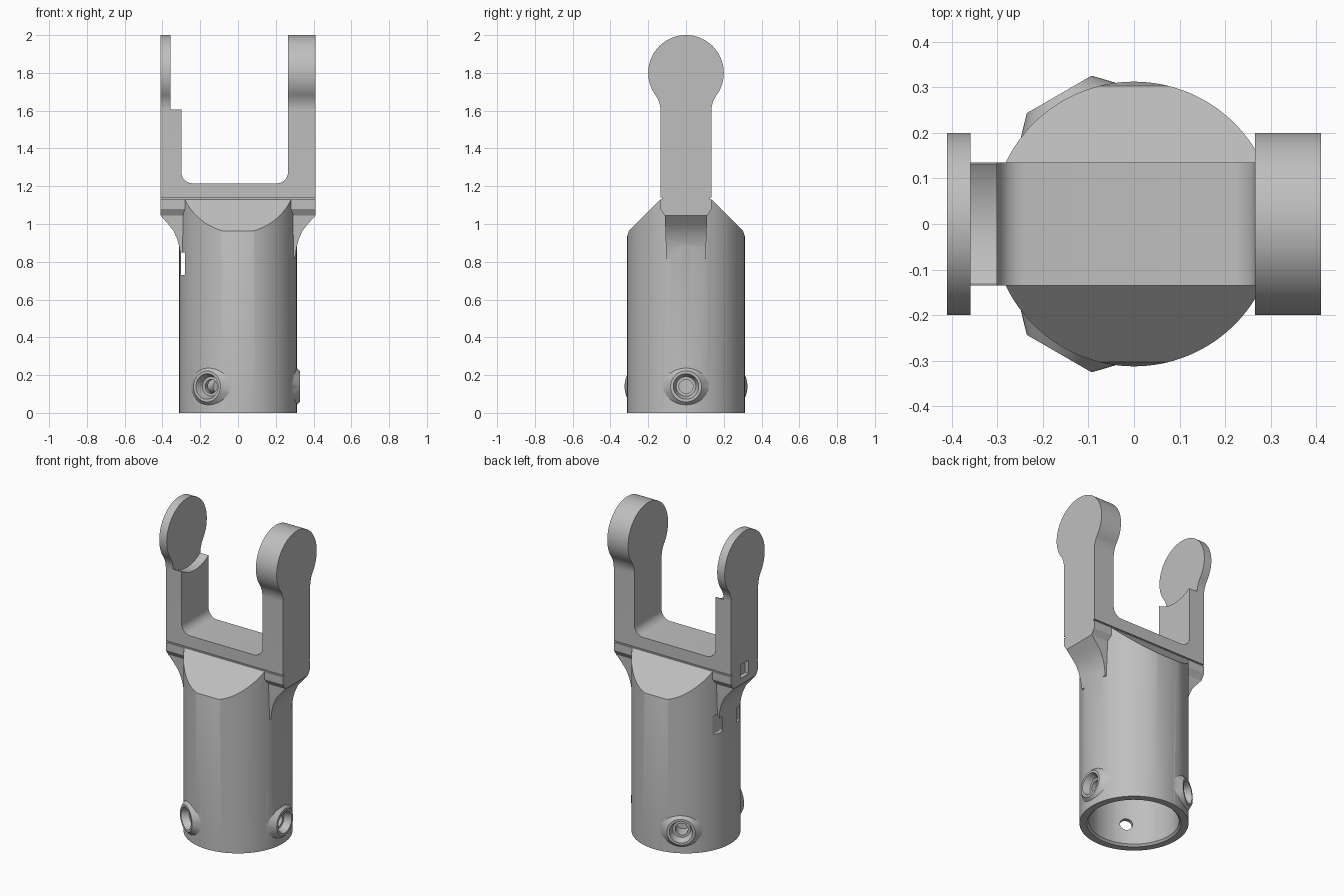
import bpy, bmesh, math
from math import sin, cos, pi
from mathutils import Matrix, Vector

if "Cube" in bpy.data.objects:
    bpy.data.objects.remove(bpy.data.objects["Cube"])

grey = bpy.data.materials.new("plain grey")
grey.use_nodes = True
grey.diffuse_color = (0.52, 0.52, 0.52, 1)
grey.node_tree.nodes["Principled BSDF"].inputs["Base Color"].default_value = (0.52, 0.52, 0.52, 1)


def add(name, bm):
    bmesh.ops.recalc_face_normals(bm, faces=bm.faces)
    me = bpy.data.meshes.new(name)
    bm.to_mesh(me)
    bm.free()
    ob = bpy.data.objects.new(name, me)
    bpy.context.collection.objects.link(ob)
    me.materials.append(grey)
    return ob


def prism(name, pts, axis, lo, hi, bevel=0):
    """Extrude a closed 2D profile along x (yz profile) or y (xz profile)."""
    bm = bmesh.new()
    place = (lambda p: (lo, p[0], p[1])) if axis == "x" else (lambda p: (p[0], lo, p[1]))
    face = bm.faces.new([bm.verts.new(place(p)) for p in pts])
    new = bmesh.ops.extrude_face_region(bm, geom=[face])["geom"]
    step = Vector((hi - lo, 0, 0) if axis == "x" else (0, hi - lo, 0))
    bmesh.ops.translate(bm, verts=[v for v in new if isinstance(v, bmesh.types.BMVert)], vec=step)
    if bevel:
        bmesh.ops.bevel(bm, geom=bm.edges[:], offset=bevel, segments=3, affect="EDGES", profile=0.5)
    return add(name, bm)


def box(name, x, y, z):
    return prism(name, [(x[0], z[0]), (x[1], z[0]), (x[1], z[1]), (x[0], z[1])], "y", *y)


def cone(name, r1, r2, lo, hi, matrix=Matrix(), segs=96):
    """Cone or cylinder from lo to hi along the local z axis."""
    bm = bmesh.new()
    bmesh.ops.create_cone(bm, cap_ends=True, segments=segs, radius1=r1, radius2=r2, depth=hi - lo,
                          matrix=matrix @ Matrix.Translation((0, 0, (lo + hi) / 2)))
    return add(name, bm)


def combine(ob, other, op, keep=False):
    mod = ob.modifiers.new(op, "BOOLEAN")
    mod.operation, mod.solver, mod.object = op, "EXACT", other
    bpy.ops.object.select_all(action="DESELECT")
    bpy.context.view_layer.objects.active = ob
    ob.select_set(True)
    bpy.ops.object.modifier_apply(modifier=mod.name)
    if not keep:
        bpy.data.objects.remove(other)


def arc(cx, cz, r, a, b, n):
    return [(cx + r * cos(a + (b - a) * i / n), cz + r * sin(a + (b - a) * i / n)) for i in range(n + 1)]


# Tube with two sloped shoulders
body = cone("socket_body", 0.312, 0.312, 0, 1.3, segs=128)
half = [(0.4, -0.1), (0.4, 0.925), (0.312, 0.935), (0.302, 0.963), (0.135, 1.13)]
combine(body, prism("shoulders", half + [(-y, z) for y, z in reversed(half)], "x", -1, 1), "INTERSECT")

# Flared supports beneath the fork arms
flare = [(0.2, 0.8), (0.302, 0.82), (0.311, 0.88), (0.322, 0.92), (0.342, 0.965), (0.37, 1.0),
         (0.41, 1.045), (0.41, 1.13), (0.2, 1.13)]
for s in (1, -1):
    support = prism("support", [(s * x, z) for x, z in flare], "y", -0.135, 0.135)
    trim = [(0.1, 0.7), (0.112, 1.045), (0.135, 1.08), (0.135, 1.2)]
    combine(support, prism("trim", trim + [(-y, z) for y, z in reversed(trim)], "x", -1, 1), "INTERSECT")
    combine(body, support, "UNION")

# Screw bosses, three around the foot
frames = [Matrix.Translation((0, 0, 0.14)) @ Matrix.Rotation(a, 4, "Z") @ Matrix.Rotation(pi / 2, 4, "Y")
          for a in (0, 2 * pi / 3, 4 * pi / 3)]
for m in frames:
    combine(body, cone("boss", 0.125, 0.082, 0.283, 0.328, m, 48), "UNION")

# Bore with a chamfered mouth
combine(body, cone("bore", 0.258, 0.258, -0.1, 0.88), "DIFFERENCE")
combine(body, cone("mouth", 0.28, 0.25, -0.01, 0.02), "DIFFERENCE")

# Screw holes with counterbores
for m in frames:
    combine(body, cone("hole", 0.037, 0.037, 0.2, 0.4, m, 32), "DIFFERENCE")
    combine(body, cone("counterbore", 0.052, 0.07, 0.285, 0.335, m, 32), "DIFFERENCE")

# Tie tunnel behind a thin bridge of wall
combine(body, prism("tie_tunnel", [(-0.303, 0.73), (-0.28, 0.73), (-0.28, 0.85), (-0.303, 0.85)],
                    "y", -0.2, 0.2, 0.006), "DIFFERENCE")

# Fork: the front outline crossed with the side outline
front = ([(-0.41, 1.14), (0.41, 1.14), (0.41, 2.1), (0.265, 2.1)]
         + arc(0.205, 1.275, 0.06, 0, -pi / 2, 8) + arc(-0.24, 1.275, 0.06, -pi / 2, -pi, 8)
         + [(-0.30, 1.605), (-0.358, 1.605), (-0.358, 2.1), (-0.41, 2.1)])
fork = prism("fork", front, "y", -0.4, 0.4)
tangent = math.atan2(-0.2, 0.275)
side = ([(0.135, 1.0)] + arc(0.275, 1.6, 0.14, pi, pi + tangent, 10)
        + arc(0, 1.8, 0.2, tangent, pi / 2, 28)[1:])
combine(fork, prism("side_outline", side + [(-y, z) for y, z in reversed(side[:-1])], "x", -1, 1), "INTERSECT")

# Curved clearance above the inner step of the thin arm
clear = Matrix.Translation((0, 0, 1.8)) @ Matrix.Rotation(pi / 2, 4, "Y")
combine(fork, cone("step_clearance", 0.235, 0.235, -0.358, -0.2, clear), "DIFFERENCE")

# Recessed seam between fork and body
seam = box("seam", (-0.41, 0.41), (-0.127, 0.127), (1.125, 1.145))

# Small notch in the outer face below the thin arm
notch = box("notch", (-0.5, -0.385), (-0.04, 0.04), (1.085, 1.17))
for ob in (body, fork, seam):
    combine(ob, notch, "DIFFERENCE", keep=True)
bpy.data.objects.remove(notch)

for ob in (body, fork, seam):
    bpy.ops.object.select_all(action="DESELECT")
    bpy.context.view_layer.objects.active = ob
    ob.select_set(True)
    bpy.ops.object.shade_smooth_by_angle(angle=math.radians(25))
